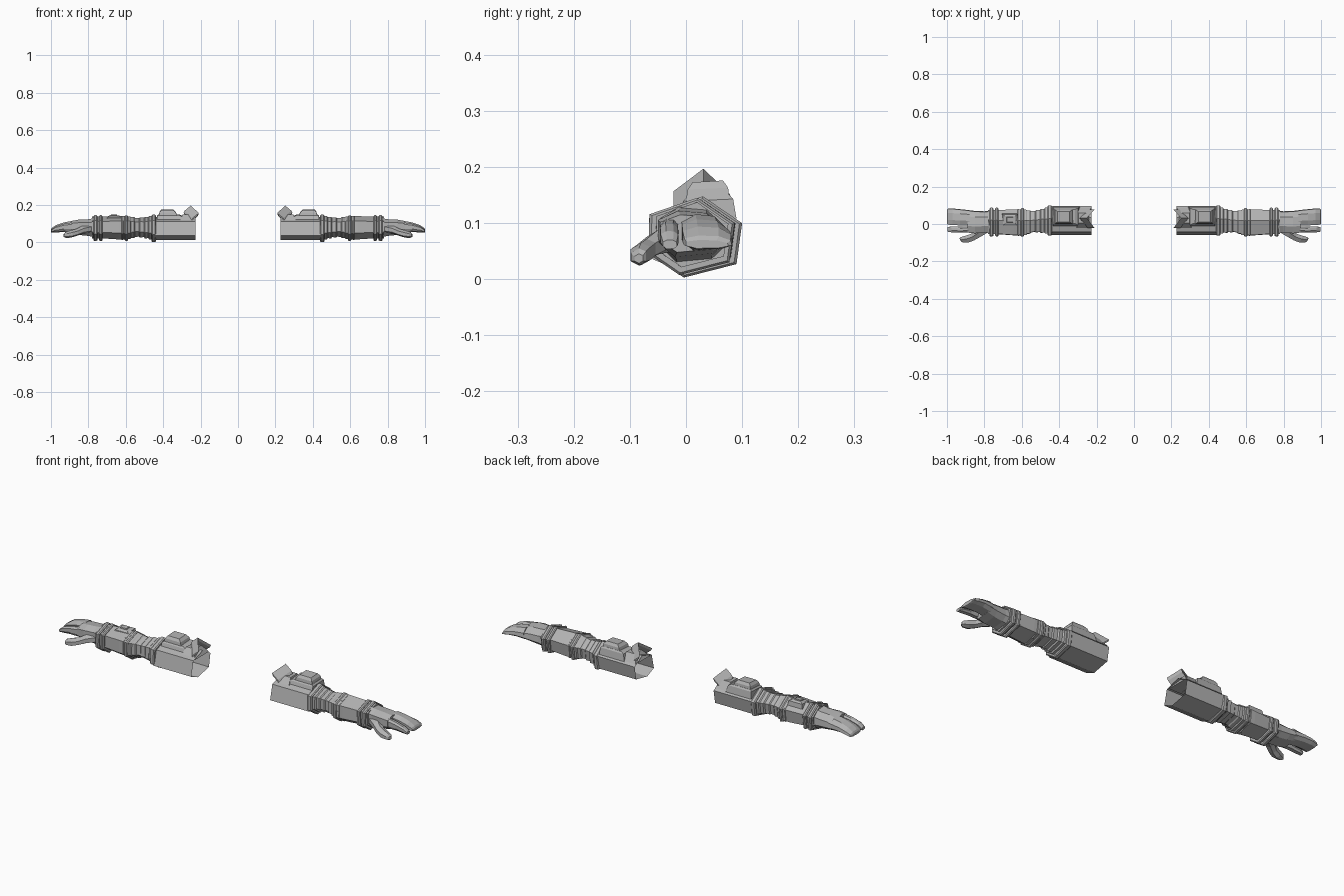
import bpy, bmesh
from mathutils import Vector

grey = bpy.data.materials.new("armour grey")
grey.diffuse_color = (0.45, 0.45, 0.45, 1)

# Skewed hexagon (y, z) around the arm's axis
HEX = [(-0.022, -0.072), (0.072, -0.048), (0.082, 0.025),
       (0.012, 0.073), (-0.078, 0.042), (-0.08, -0.032)]


def finish(name, bm, mirror=True):
    bmesh.ops.recalc_face_normals(bm, faces=bm.faces)
    me = bpy.data.meshes.new(name)
    bm.to_mesh(me)
    bm.free()
    me.materials.append(grey)
    ob = bpy.data.objects.new(name, me)
    bpy.context.collection.objects.link(ob)
    if mirror:
        m = ob.modifiers.new("Mirror", 'MIRROR')
        m.use_mirror_merge = False
    return ob


def loft(name, rings, cap_start=True, cap_end=True, mirror=True):
    """Skin a list of equal-length point rings."""
    bm = bmesh.new()
    rows = [[bm.verts.new(p) for p in r] for r in rings]
    n = len(rows[0])
    for a, b in zip(rows, rows[1:]):
        for i in range(n):
            j = (i + 1) % n
            bm.faces.new((a[i], a[j], b[j], b[i]))
    if cap_start:
        bm.faces.new(rows[0][::-1])
    if cap_end:
        bm.faces.new(rows[-1])
    return finish(name, bm, mirror)


def hex_ring(x, s, cy, cz):
    return [(x, cy + y * s, cz + z * s) for y, z in HEX]


def limb(name, stations, **kw):
    return loft(name, [hex_ring(*s) for s in stations], **kw)


def band(name, x0, x1, s, cy, cz):
    b = min(0.005, (x1 - x0) / 4)
    limb(name, [(x0, s * 0.94, cy, cz), (x0 + b, s, cy, cz),
                (x1 - b, s, cy, cz), (x1, s * 0.94, cy, cz)])


def slab(x0, x1, y0, y1, z, tilt):
    """Rectangle ring; tilt lowers the front (-y) side."""
    return [(x0, y0, z - tilt), (x1, y0, z - tilt), (x1, y1, z), (x0, y1, z)]


# Upper arm: open at the shoulder end, front face leaning back
UPPER = [(-0.006, 0.013), (0.085, 0.032), (0.097, 0.1),
         (0.035, 0.136), (-0.042, 0.112), (-0.06, 0.036)]
loft("upper_arm", [[(x, y, z) for y, z in UPPER] for x in (0.226, 0.445)],
     cap_start=False)

# Elbow: stepped segments
limb("elbow", [(0.45, 0.86, 0.018, 0.078), (0.475, 0.86, 0.017, 0.078),
               (0.48, 0.78, 0.017, 0.079), (0.498, 0.80, 0.016, 0.079),
               (0.503, 0.72, 0.015, 0.08), (0.525, 0.74, 0.013, 0.08),
               (0.53, 0.68, 0.013, 0.08), (0.55, 0.71, 0.011, 0.08),
               (0.555, 0.77, 0.010, 0.08), (0.572, 0.78, 0.009, 0.079),
               (0.577, 0.84, 0.008, 0.078), (0.60, 0.85, 0.008, 0.078)])

# Forearm and wrist
limb("forearm", [(0.59, 0.86, 0.008, 0.078), (0.64, 0.86, 0.008, 0.078),
                 (0.72, 0.80, 0.009, 0.079), (0.78, 0.80, 0.010, 0.079)])

# Raised bands
band("elbow_band", 0.438, 0.463, 1.0, 0.018, 0.075)
band("forearm_band", 0.588, 0.606, 0.94, 0.008, 0.076)
band("forearm_thin_band", 0.612, 0.624, 0.89, 0.008, 0.077)
band("wrist_band_inner", 0.725, 0.742, 0.95, 0.009, 0.076)
band("wrist_band_outer", 0.752, 0.772, 0.95, 0.009, 0.076)

# Upper arm pad: base plate plus chamfered block
loft("pad_base", [slab(0.29, 0.435, -0.015, 0.09, 0.108, 0),
                  slab(0.30, 0.432, -0.005, 0.084, 0.143, 0.004),
                  slab(0.315, 0.425, 0.002, 0.078, 0.15, 0.004)])
loft("pad_block", [slab(0.325, 0.425, 0.0, 0.078, 0.14, 0),
                   slab(0.332, 0.42, 0.003, 0.075, 0.163, 0.003),
                   slab(0.345, 0.41, 0.012, 0.066, 0.176, 0.003)])

# Shoulder saddle under the collar
loft("shoulder_mount", [slab(0.228, 0.31, -0.03, 0.088, 0.11, 0),
                        slab(0.25, 0.298, 0.005, 0.06, 0.148, 0)])

# Shoulder collar: folded chevron plate flaring inward
collar = []
for x, y, z in [(0.21, -0.022, 0.157), (0.252, 0.031, 0.197), (0.21, 0.078, 0.152)]:
    tip = Vector((x, y, z))
    base = tip + Vector((0.033, 0, -0.027))
    down = Vector((0.006, 0, -0.013))
    collar.append([tip, base, base + down, tip + down])
loft("shoulder_collar", collar)


def hand_ring(x, y0, y1, z0, z1, arch):
    """Eight-sided section, arched across the back of the hand."""
    w, h = y1 - y0, z1 - z0
    return [(x, y0 + w * 0.25, z0), (x, y1 - w * 0.2, z0 + arch * 0.3),
            (x, y1, z0 + h * 0.3), (x, y1 - w * 0.03, z1 - arch - h * 0.1),
            (x, y1 - w * 0.28, z1 - arch * 0.2), (x, y0 + w * 0.3, z1),
            (x, y0, z1 - h * 0.2), (x, y0, z0 + h * 0.3)]


# Palm, joined fingers, separate index finger
loft("palm", [hand_ring(0.765, -0.048, 0.07, 0.028, 0.13, 0.02),
              hand_ring(0.80, -0.045, 0.068, 0.035, 0.124, 0.02),
              hand_ring(0.85, -0.05, 0.07, 0.04, 0.122, 0.02),
              hand_ring(0.89, -0.046, 0.074, 0.048, 0.115, 0.02)])
loft("joined_fingers", [hand_ring(0.88, -0.008, 0.074, 0.05, 0.116, 0.018),
                        hand_ring(0.93, -0.007, 0.079, 0.055, 0.107, 0.014),
                        hand_ring(0.97, -0.006, 0.083, 0.054, 0.094, 0.01),
                        hand_ring(0.995, -0.003, 0.082, 0.053, 0.078, 0.006),
                        hand_ring(1.0, 0.0, 0.076, 0.055, 0.07, 0.004)])
loft("index_finger", [hand_ring(0.88, -0.045, -0.013, 0.058, 0.108, 0.004),
                      hand_ring(0.93, -0.046, -0.014, 0.06, 0.1, 0.004),
                      hand_ring(0.975, -0.045, -0.013, 0.056, 0.086, 0.003),
                      hand_ring(0.996, -0.041, -0.016, 0.054, 0.07, 0.002)])

# Thumb: bent, reaching forward and down
THUMB = [(0.79, -0.02, 0.075, 0.026), (0.835, -0.05, 0.066, 0.023),
         (0.865, -0.07, 0.053, 0.02), (0.895, -0.08, 0.045, 0.021),
         (0.922, -0.084, 0.04, 0.016), (0.93, -0.084, 0.037, 0.009)]
loft("thumb", [[(x + r * a * 0.5, y + r * a, z + r * b)
                for a, b in ((-0.9, -0.5), (0, -0.95), (0.8, -0.5),
                             (0.8, 0.6), (0, 0.95), (-0.9, 0.4))]
               for x, y, z, r in THUMB])

# Wrist device: on one arm only
loft("wrist_device", [slab(-0.705, -0.62, -0.012, 0.056, 0.115, 0),
                      slab(-0.70, -0.625, -0.007, 0.052, 0.138, 0.004),
                      slab(-0.69, -0.635, 0.002, 0.043, 0.143, 0.003)], mirror=False)
loft("wrist_device_button", [slab(-0.682, -0.645, 0.008, 0.037, 0.138, 0),
                             slab(-0.68, -0.647, 0.01, 0.035, 0.148, 0.002)], mirror=False)
